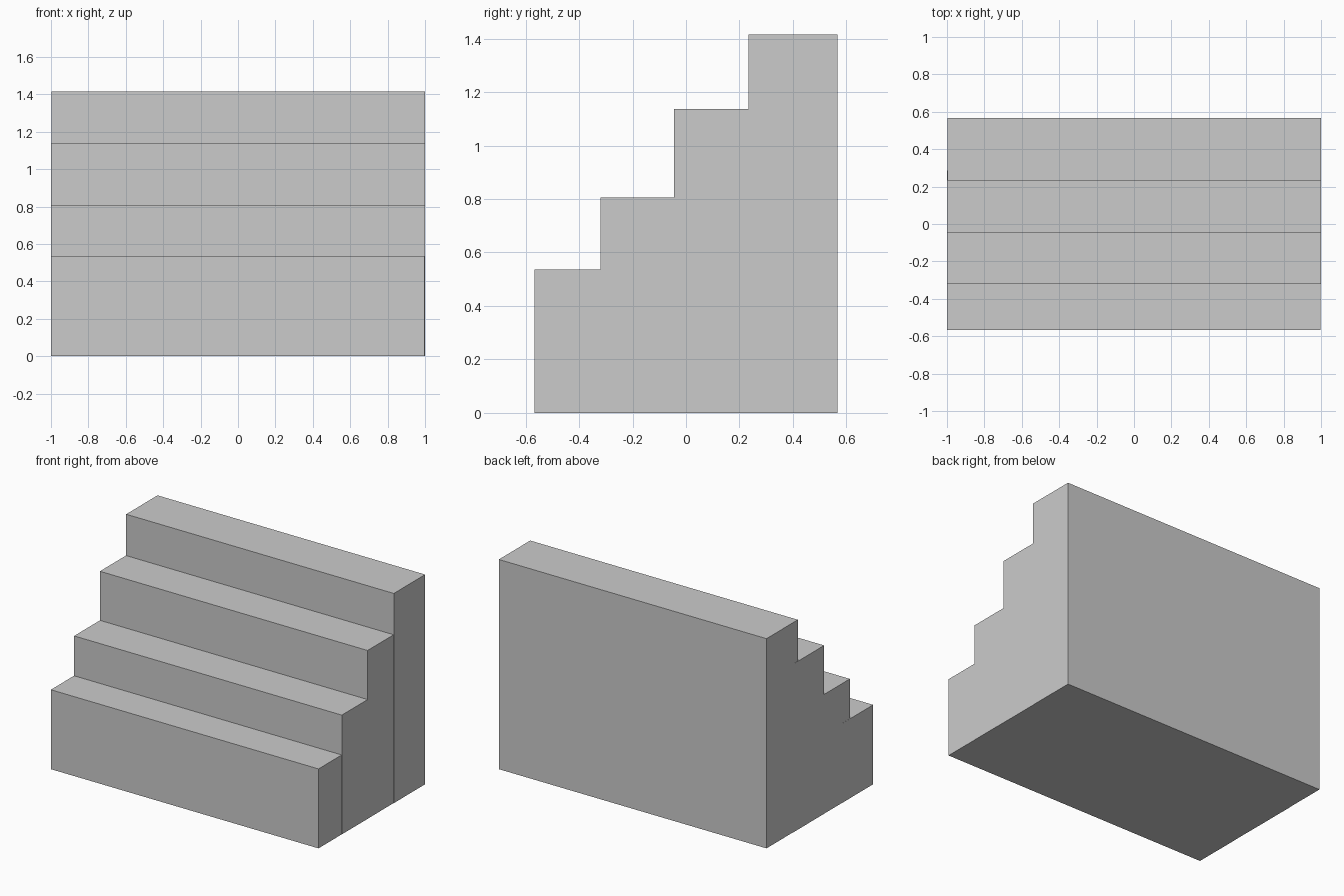
import bpy

if "Cube" in bpy.data.objects:
    bpy.data.objects.remove(bpy.data.objects["Cube"])

WIDTH = 2.0


def block(name, x_shift, y0, y1, height):
    """Solid block standing on the ground."""
    bpy.ops.mesh.primitive_cube_add(size=1, location=(x_shift, (y0 + y1) / 2, height / 2))
    ob = bpy.context.object
    ob.name = name
    ob.scale = (WIDTH - 0.002, y1 - y0, height)
    bpy.ops.object.transform_apply(location=False, rotation=False, scale=True)
    return ob


# Four full-height steps; each runs a little under the next one behind it,
# with tiny sideways offsets so overlapping sides do not coincide
steps = [
    ("step_bottom", -0.001, -0.567, -0.243, 0.536),
    ("step_lower", 0.000, -0.320, 0.010, 0.805),
    ("step_upper", -0.0005, -0.045, 0.286, 1.136),
    ("step_top", 0.001, 0.233, 0.567, 1.415),
]
for step in steps:
    block(*step)
